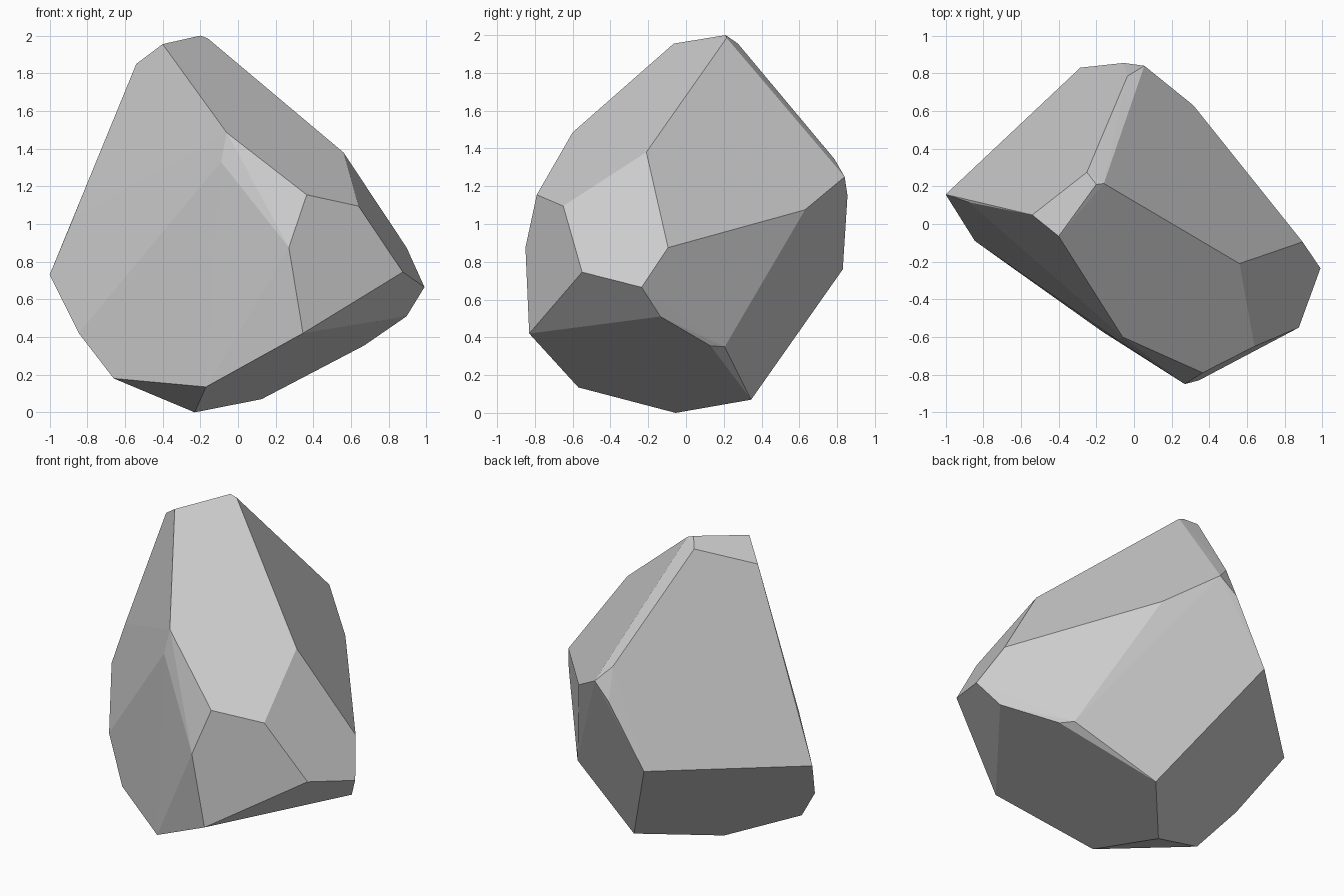
import bpy, bmesh, math

# Corner points of the boulder, grouped by region
crown = [(-.20, .21, 2.0), (-.16, .215, 1.985), (-.25, .275, 1.955),
         (-.40, -.065, 1.955), (-.54, .048, 1.85)]
front = [(-.06, -.60, 1.485), (-.09, -.615, 1.33), (.365, -.79, 1.155),
         (.27, -.85, .875), (.345, -.83, .42)]
right = [(.56, -.21, 1.38), (.64, -.65, 1.095), (.875, -.55, .745),
         (.99, -.235, .665), (.895, -.095, .875), (.895, -.135, .51),
         (.67, .13, .355), (.62, .205, .35)]
back = [(.315, .63, 1.075), (.055, .84, 1.25), (-.055, .855, 1.15),
        (-.285, .83, .76), (-.035, .785, 1.345)]
left = [(-1.0, .157, .73), (-.875, .115, 1.03), (-.845, -.09, .42)]
base = [(-.66, -.222, .18), (-.17, -.57, .135), (-.23, -.055, 0), (.125, .345, .07)]

# Wrap the corners in a faceted convex shell
bm = bmesh.new()
for p in crown + front + right + back + left + base:
    bm.verts.new(p)
bmesh.ops.convex_hull(bm, input=bm.verts[:])
bmesh.ops.delete(bm, geom=[v for v in bm.verts if not v.link_faces], context='VERTS')

# Merge nearly coplanar triangles into clean facets
bmesh.ops.dissolve_limit(bm, angle_limit=math.radians(2), verts=bm.verts[:], edges=bm.edges[:])
bmesh.ops.recalc_face_normals(bm, faces=bm.faces[:])

mesh = bpy.data.meshes.new("boulder")
bm.to_mesh(mesh)
bm.free()
bpy.context.collection.objects.link(bpy.data.objects.new("boulder", mesh))
